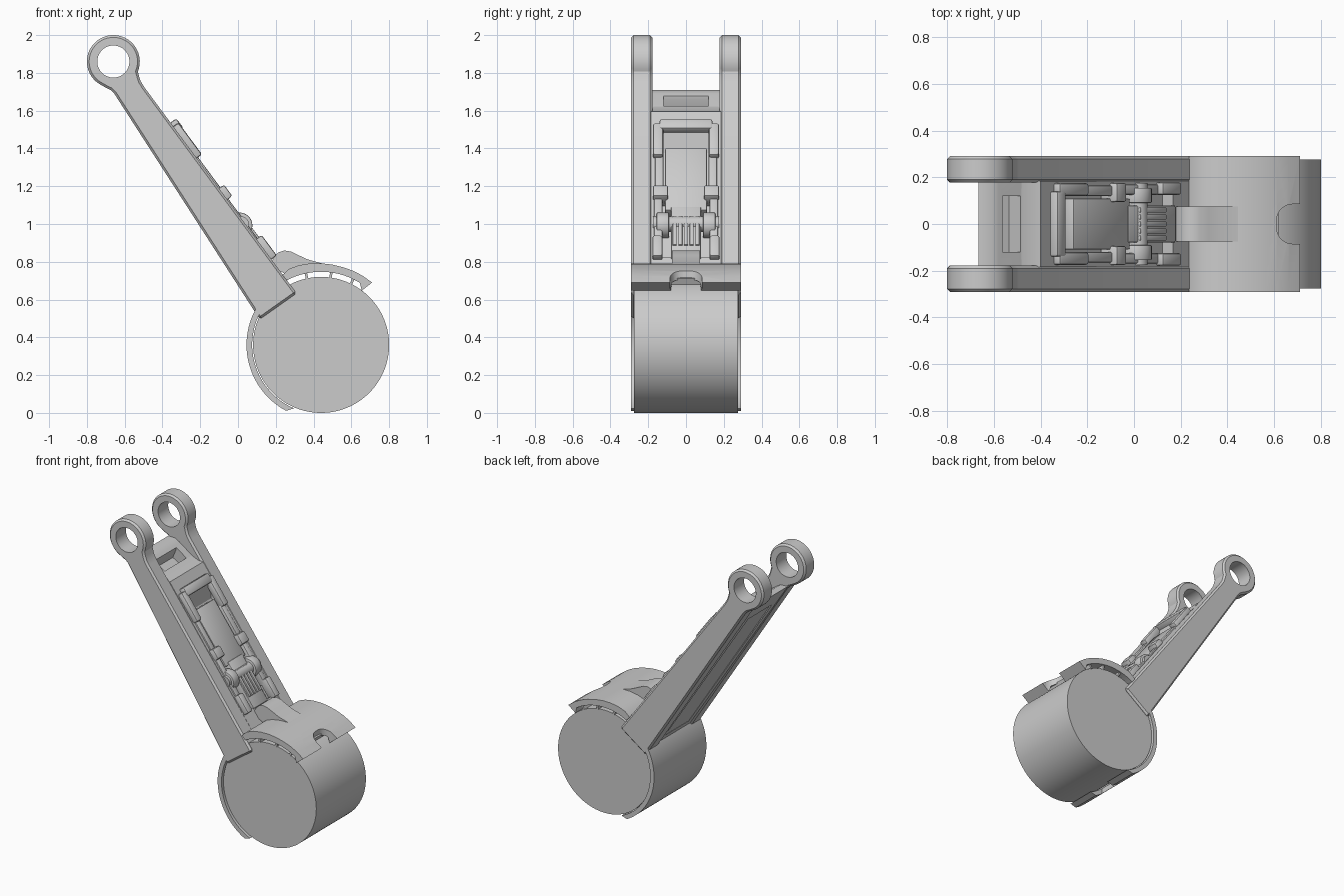
import bpy, bmesh, math
from mathutils import Vector

if "Cube" in bpy.data.objects:
    bpy.data.objects.remove(bpy.data.objects["Cube"])

grey = bpy.data.materials.new("mid_grey")
grey.use_nodes = True
grey.diffuse_color = (0.6, 0.6, 0.6, 1)
grey.node_tree.nodes["Principled BSDF"].inputs["Base Color"].default_value = (0.6, 0.6, 0.6, 1)

DRUM = (0.44, 0.36)
EYE = (-0.66, 1.86)
EDGE = Vector((-0.515, 1.75))          # start of the arm's front face
ALONG = Vector((0.595, -0.804))        # down the arm
OUT = Vector((0.804, 0.595))           # away from the front face


def face_pt(s, h):
    """Point in xz at distance s down the arm and height h off its front face."""
    return tuple(EDGE + ALONG * s + OUT * h)


def arc(centre, r, a0, a1, n):
    angles = [math.radians(a0 + (a1 - a0) * i / n) for i in range(n + 1)]
    return [(centre[0] + r * math.cos(a), centre[1] + r * math.sin(a)) for a in angles]


def circle(centre, r, n=64):
    return arc(centre, r, 0, 360, n)[:-1]


def prism(name, pts, y0, y1, bevel=0.0, segments=2):
    """Extrude an xz outline from y0 to y1."""
    bm = bmesh.new()
    face = bm.faces.new([bm.verts.new((x, y0, z)) for x, z in pts])
    ext = bmesh.ops.extrude_face_region(bm, geom=[face])
    moved = [v for v in ext["geom"] if isinstance(v, bmesh.types.BMVert)]
    bmesh.ops.translate(bm, verts=moved, vec=(0, y1 - y0, 0))
    bmesh.ops.recalc_face_normals(bm, faces=bm.faces)
    mesh = bpy.data.meshes.new(name)
    bm.to_mesh(mesh)
    bm.free()
    mesh.materials.append(grey)
    ob = bpy.data.objects.new(name, mesh)
    bpy.context.collection.objects.link(ob)
    activate(ob)
    if bevel:
        mod = ob.modifiers.new("bevel", "BEVEL")
        mod.width, mod.segments, mod.limit_method = bevel, segments, "ANGLE"
        mod.angle_limit = math.radians(40)
        bpy.ops.object.modifier_apply(modifier=mod.name)
    bpy.ops.object.shade_smooth_by_angle(angle=math.radians(32))
    return ob


def activate(ob):
    bpy.ops.object.select_all(action="DESELECT")
    ob.select_set(True)
    bpy.context.view_layer.objects.active = ob


def cut(ob, cutter):
    activate(ob)
    mod = ob.modifiers.new("cut", "BOOLEAN")
    mod.operation, mod.solver, mod.object = "DIFFERENCE", "EXACT", cutter
    bpy.ops.object.modifier_apply(modifier=mod.name)
    bpy.data.objects.remove(cutter)
    bpy.ops.object.shade_smooth_by_angle(angle=math.radians(32))


def block(name, s0, s1, y0, y1, h0, h1, bevel=0.008, slope=0.0):
    pts = [face_pt(s0, h0), face_pt(s1, h0), face_pt(s1 - slope, h1), face_pt(s0 + slope, h1)]
    return prism(name, pts, y0, y1, bevel)


def pair(name, s0, s1, y0, y1, h0, h1, bevel=0.008, slope=0.0):
    block("left_" + name, s0, s1, y0, y1, h0, h1, bevel, slope)
    block("right_" + name, s0, s1, -y1, -y0, h0, h1, bevel, slope)


# Drum
prism("drum", circle(DRUM, 0.36, 128), -0.275, 0.275)

# Side arms, each with a ring at the top
arm = arc(EYE, 0.14, -22, 238, 44)
arm += [(-0.7, 1.722), (-0.675, 1.71), (-0.655, 1.69), (0.115, 0.495), (0.31, 0.633),
        (-0.495, 1.723), (-0.515, 1.755), (-0.523, 1.78)]
for label, y0, y1 in (("left_side_arm", 0.178, 0.29), ("right_side_arm", -0.29, -0.178)):
    side = prism(label, arm, y0, y1, 0.012, 1)
    cut(side, prism("hole_cutter", circle(EYE, 0.085, 48), y0 - 0.1, y1 + 0.1))

# Web between the arms, with a slot, a front pocket and a back channel
web = prism("centre_web", [(-0.665, 1.71), (-0.61, 1.708), (-0.58, 1.69), (-0.48, 1.62),
                           (-0.44, 1.603), (-0.4, 1.595), (0.3, 0.64), (0.12, 0.51),
                           (-0.65, 1.69)], -0.185, 0.185)
cut(web, prism("slot_cutter", [(-0.565, 1.66), (-0.59, 1.6), (-0.535, 1.57), (-0.47, 1.64),
                               (-0.5, 1.7), (-0.555, 1.73)], -0.12, 0.12))
cut(web, prism("pocket_cutter", [face_pt(0.3, 0.02), face_pt(0.42, -0.06),
                                 face_pt(1.15, -0.06), face_pt(1.15, 0.02)], -0.15, 0.15))
cut(web, prism("channel_cutter", [(-0.6, 1.55), (-0.57, 1.58), (0.07, 0.59), (0.03, 0.57)],
               -0.13, 0.13))

# Latch frame
block("latch_crossbar", 0.265, 0.33, -0.14, 0.14, -0.02, 0.038, 0.012)
pair("latch_leg", 0.29, 0.5, 0.12, 0.175, -0.02, 0.034, 0.012)
pair("latch_rail", 0.48, 0.72, 0.12, 0.165, -0.05, 0.008)
pair("latch_stop", 0.69, 0.78, 0.095, 0.175, -0.05, 0.032, 0.008, 0.01)
pair("lower_rail", 0.76, 1.06, 0.125, 0.17, -0.05, 0.006)
pair("lower_clip", 1.03, 1.165, 0.125, 0.178, -0.03, 0.034, 0.01)

# Latch slab and hinge
block("latch_slab", 0.43, 0.84, -0.11, 0.11, -0.07, 0.0)
block("slab_tail", 0.82, 1.16, -0.08, 0.08, -0.07, 0.006)
prism("hinge_pin", circle(face_pt(0.92, -0.02), 0.042, 32), -0.175, 0.175)
for label, y0, y1 in (("left_hinge_lug", 0.09, 0.155), ("right_hinge_lug", -0.155, -0.09)):
    prism(label, circle(face_pt(0.92, -0.03), 0.068, 32), y0, y1, 0.005)
for i in range(5):
    y = -0.06 + 0.03 * i
    block("grip_rib_%d" % (i + 1), 0.89, 1.08, y - 0.011, y + 0.011, -0.02, 0.016, 0.004)

# Upper fender with a notch in its lip, and ribs beneath
fender = [(0.235, 0.73), (0.27, 0.762), (0.32, 0.781), (0.38, 0.791), (0.44, 0.792),
          (0.5, 0.785), (0.56, 0.77), (0.61, 0.752), (0.66, 0.726), (0.71, 0.69), (0.655, 0.647)]
fender += arc(DRUM, 0.387, 58, 118, 24)
upper = prism("upper_fender", fender, -0.29, 0.29)
notch = prism("notch_cutter", [(0.71 + 0.1 * x, z) for x, z in ((-1, 0.6), (1, 0.6), (1, 0.85), (-1, 0.85))],
              -0.085, 0.085)
# Round the notch corners seen from above
bev = notch.modifiers.new("round", "BEVEL")
bev.width, bev.segments, bev.limit_method = 0.07, 8, "WEIGHT"
weights = notch.data.attributes.new("bevel_weight_edge", "FLOAT", "EDGE")
for e in notch.data.edges:
    a, b = (notch.data.vertices[i].co for i in e.vertices)
    weights.data[e.index].value = float(abs(a.z - b.z) > 0.1)
cut(upper, notch)
for i, a in enumerate((64, 82, 102)):
    rib = arc(DRUM, 0.357, a - 1, a + 1, 2) + arc(DRUM, 0.395, a + 1, a - 1, 2)
    prism("fender_rib_%d" % (i + 1), rib, -0.28, 0.28)

# Raised tongue on the fender
prism("fender_tongue", [(0.17, 0.785), (0.19, 0.825), (0.215, 0.85), (0.245, 0.86), (0.28, 0.854),
                        (0.32, 0.835), (0.37, 0.812), (0.45, 0.79), (0.4, 0.765), (0.25, 0.735)],
      -0.075, 0.075)

# Lower guard wrapped round the drum
guard = arc(DRUM, 0.395, 140, 242, 40) + arc(DRUM, 0.365, 247, 140, 40)
lower = prism("lower_guard", guard, -0.29, 0.29)
cut(lower, prism("guard_notch_cutter", [(0.2, -0.05), (0.35, -0.05), (0.35, 0.1), (0.2, 0.1)],
                 -0.085, 0.085))
